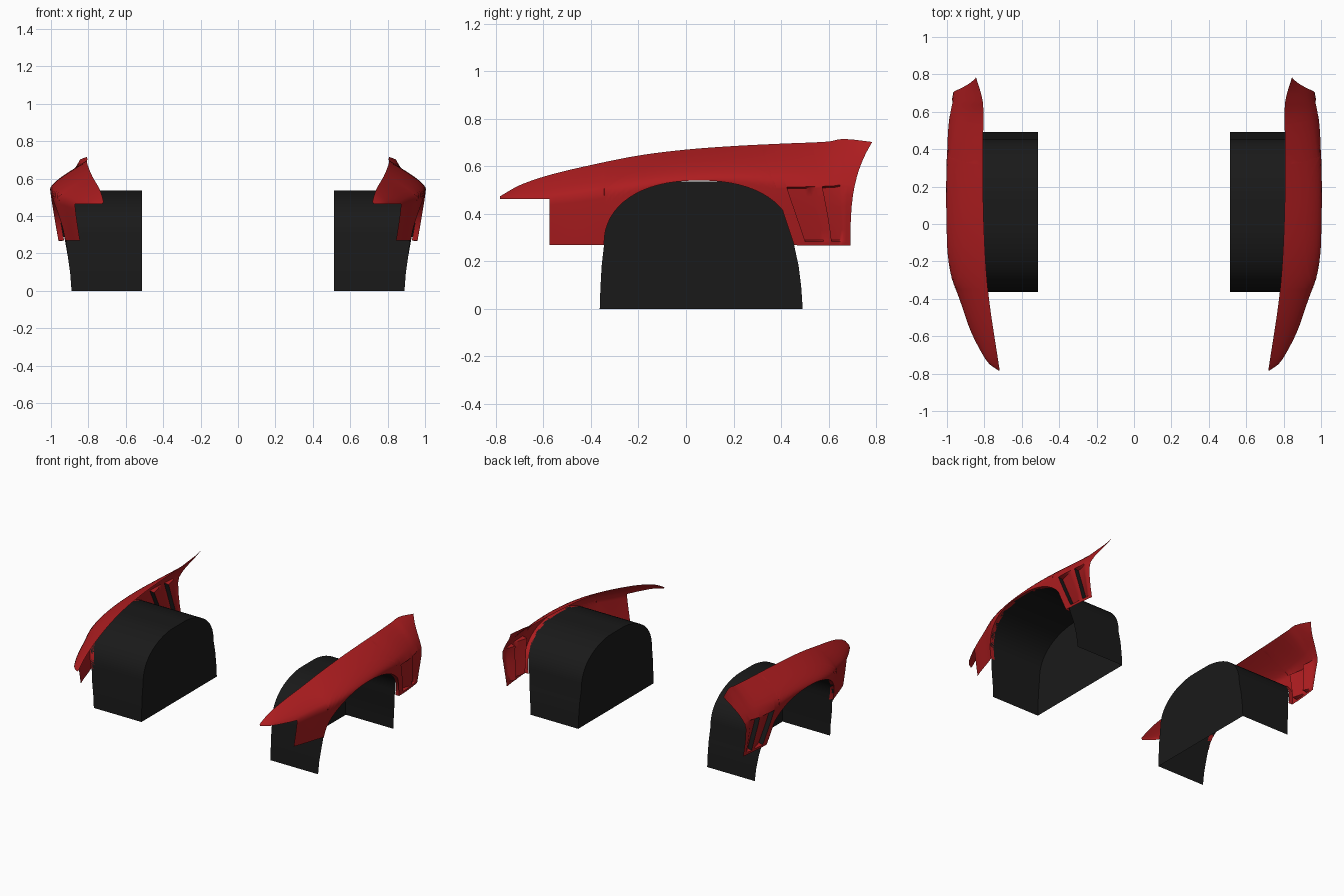
import bpy, math

if "Cube" in bpy.data.objects:
    bpy.data.objects.remove(bpy.data.objects["Cube"])


def material(name, rgb):
    m = bpy.data.materials.new(name)
    m.diffuse_color = (*rgb, 1)
    m.use_nodes = True
    m.node_tree.nodes["Principled BSDF"].inputs["Base Color"].default_value = m.diffuse_color
    return m


RED = material("red_paint", (0.42, 0.012, 0.014))
BLACK = material("black_plastic", (0.01, 0.01, 0.01))


def curve(pts):
    """Smooth function through (y, value) points."""
    n = len(pts)
    s = []
    for i in range(n):
        a, b = pts[max(i - 1, 0)], pts[min(i + 1, n - 1)]
        s.append((b[1] - a[1]) / (b[0] - a[0]))

    def f(y):
        y = min(max(y, pts[0][0]), pts[-1][0])
        i = max(k for k in range(n - 1) if pts[k][0] <= y)
        (x0, v0), (x1, v1) = pts[i], pts[i + 1]
        h = x1 - x0
        t = (y - x0) / h
        return ((2*t**3 - 3*t*t + 1) * v0 + (t**3 - 2*t*t + t) * h * s[i]
                + (3*t*t - 2*t**3) * v1 + (t**3 - t*t) * h * s[i + 1])
    return f


# Fender guide curves along the car: crest height, inner edge, outer edge, widest height
crest = curve([(-.785, .472), (-.7, .52), (-.575, .563), (-.4, .605), (-.2, .645), (0, .67),
               (.2, .685), (.4, .695), (.6, .704), (.66, .715), (.785, .702)])
inner = curve([(-.785, .718), (-.36, .78), (0, .803), (.4, .808), (.65, .808), (.785, .845)])
outer = curve([(-.785, .722), (-.75, .772), (-.7, .808), (-.575, .872), (-.4, .935), (-.27, .98),
               (-.1, 1.0), (.4, 1.0), (.7, .968), (.785, .93)])
waist = curve([(-.785, .466), (-.575, .465), (-.3, .5), (0, .54), (.3, .54), (.7, .49)])


def skin_x(y, z):
    zt, zw, xi, xo = crest(y), waist(y), inner(y), outer(y)
    if z > zw:
        s = min(1, (z - zw) / max(zt - zw, 1e-4))
        return xi + (xo - xi) * (1 - s ** 1.5)
    return xo - .04 * ((zw - z) / .27) ** 1.2


def mesh_object(name, verts, faces, mats, idx=None):
    me = bpy.data.meshes.new(name)
    me.from_pydata(verts, [], faces)
    for m in mats:
        me.materials.append(m)
    if idx:
        me.polygons.foreach_set("material_index", idx)
    ob = bpy.data.objects.new(name, me)
    bpy.context.collection.objects.link(ob)
    bpy.context.view_layer.objects.active = ob
    ob.select_set(True)
    bpy.ops.object.shade_smooth_by_angle(angle=math.radians(35))
    ob.select_set(False)
    mod = ob.modifiers.new("mirror", 'MIRROR')
    mod.use_mirror_merge = False
    return ob


# Wheel arch outline (superellipse)
arch = []
for i in range(33):
    a = math.pi * (1 - i / 32)
    c, s = math.cos(a), max(0, math.sin(a))
    arch.append((.055 + math.copysign(abs(c) ** (2 / 2.25), c) * .4, .268 + s ** (2 / 2.25) * .272))

# Fender columns: (bottom y, bottom z, top y, curve power, vent depth, kind)
cols = []
for i in range(13):
    y = -.783 + .208 * (i / 12) ** 1.4
    cols.append((y, .268, y, 1, 0, "nose"))
for i in range(1, 8):
    y = -.575 + .23 * i / 8
    cols.append((y, .268, y, 1, 0, "panel"))
for y, z in arch:
    yt = y if y < .055 else .055 + (y - .055) * .65
    cols.append((y, z, yt, 1, 0, "arch"))
cols.append((.482, .267, .337, 1, 0, "panel"))


def blade(b0, t0, b1, t1, p0, p1):
    """Louvre blade that starts recessed and rises flush; dark gap ahead of it."""
    cols.append((b0, .266, t0, p0, 0, "gap"))
    for i in range(6):
        k = i / 5
        cols.append((b0 + (b1 - b0) * k, .266, t0 + (t1 - t0) * k,
                     p0 + (p1 - p0) * k, .034 * (1 - k), "panel"))


blade(.508, .362, .600, .487, 1.0, 1.2)
blade(.614, .530, .664, .66, 1.3, 2.2)
for k in (.33, .66, 1):
    cols.append((.664 + .028 * k, .266, .66 + .124 * k, 2.2 + .8 * k, 0, "panel"))

# Fender skin with a turned-in arch lip
ROWS = [0, .04, .055, .15, .26, .37, .48, .56, .575, .661, .72, .78, .84, .89, .94, .975, 1]
NOSE = 9
verts, faces, idx = [], [], []
R = len(ROWS) + 1
for yb, zb, yt, p, d, kind in cols:
    column = []
    for v in ROWS:
        y = yb + (yt - yb) * v ** p
        zt = crest(yt)
        if kind == "nose":
            w = max(0, (v - ROWS[NOSE]) / (1 - ROWS[NOSE]))
            z = .463 + (zt - .463) * w
            if v < ROWS[NOSE]:
                z = zb + (.463 - zb) * v / ROWS[NOSE]
        else:
            z = zb + (zt - zb) * v
        z = min(z, crest(y))
        x = skin_x(y, z) - (d if .05 < v < .57 else 0)
        column.append((x, y, z))
    x, y, z = column[0]
    verts += [(x - .03, y, z)] + column
for c in range(len(cols) - 1):
    k0, k1 = cols[c][5], cols[c + 1][5]
    for r in range(R - 1):
        if r == 0 and not (k0 == k1 == "arch"):
            continue
        if k0 == k1 == "nose" and r - 1 < NOSE:
            continue
        if k0 == "gap" and not 2 < r < 9:
            # sliver beside the vent is closed only where the blade steps in
            if r not in (2, 8):
                continue
        a, b = c * R + r, (c + 1) * R + r
        faces.append((a, b, b + 1, a + 1))
        idx.append(1 if k0 == "gap" else 0)
mesh_object("front_fender", verts, faces, [RED, BLACK], idx)

# Wheel arch liner: arched sheet with a closed inner wall
path = [(-.363, 0), (-.36, .09), (-.355, .18)] + arch + [(.474, .18), (.485, .09), (.491, 0)]
XIN, STEPS = .512, 4
verts, faces = [], []
for y, z in path:
    z = min(z, .536)
    xo = .89 + .1 * (z / .54) ** 1.5
    if z >= .268:
        xo = min(xo, skin_x(y, z) - .004)
    for k in range(STEPS + 1):
        verts.append((XIN + (xo - XIN) * k / STEPS, y, z))
S = STEPS + 1
for i in range(len(path) - 1):
    for k in range(STEPS):
        a, b = i * S + k, (i + 1) * S + k
        faces.append((a, a + 1, b + 1, b))
faces.append([i * S for i in range(len(path))])
mesh_object("wheel_arch_liner", verts, faces, [BLACK])
